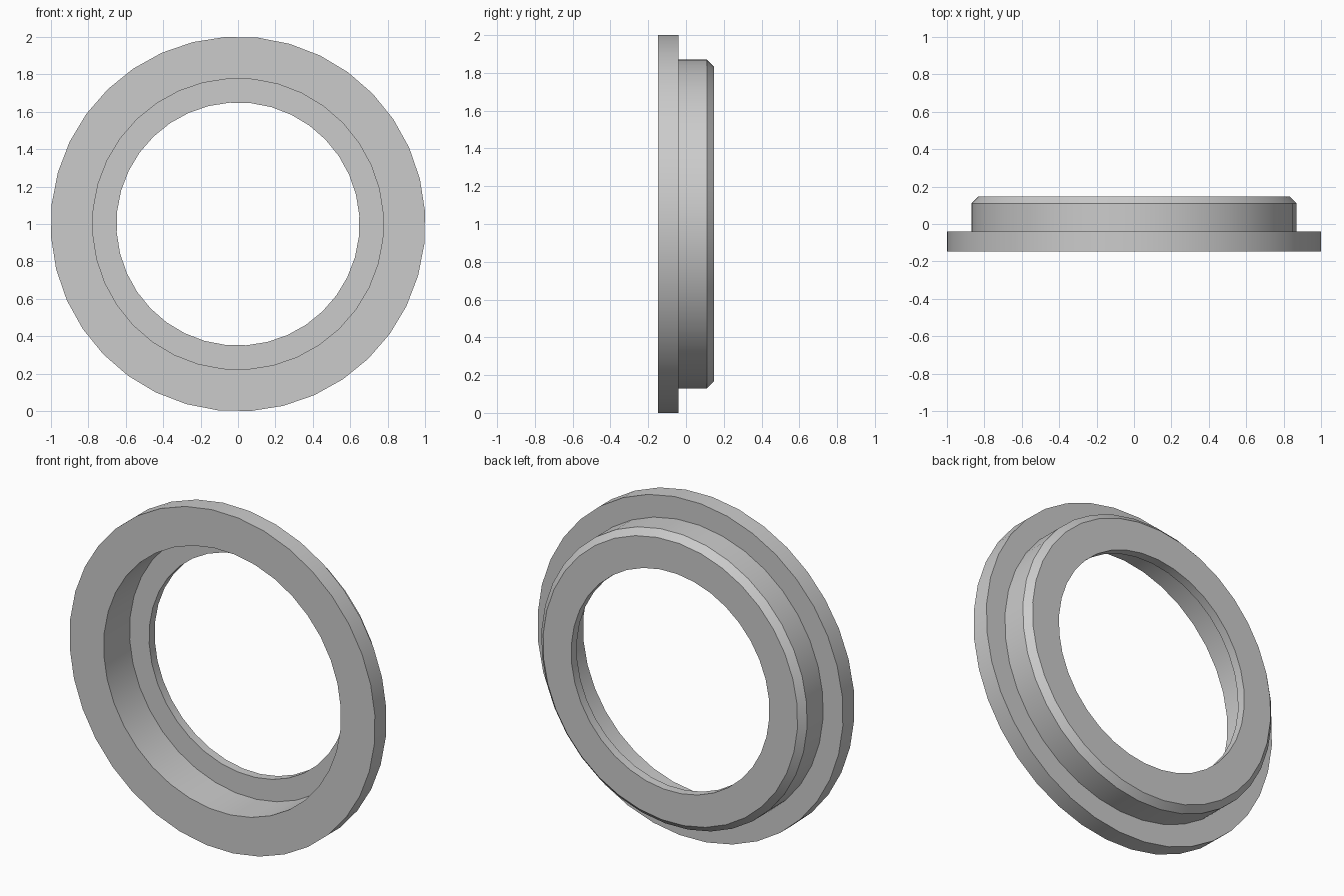
import bpy
import bmesh
import math
from mathutils import Matrix, Vector

cube = bpy.data.objects.get("Cube")
if cube:
    bpy.data.objects.remove(cube, do_unlink=True)

# One plain grey material
grey = bpy.data.materials.new("plain grey")
grey.use_nodes = True
colour = (0.6, 0.6, 0.6, 1.0)
grey.diffuse_color = colour
grey.node_tree.nodes["Principled BSDF"].inputs["Base Color"].default_value = colour

SEGMENTS = 36
START = math.radians(6)

# Closed cross-section as (radius, depth along y)
profile = [
    (1.002, -0.147),  # flange front rim
    (1.002, -0.04),   # flange back rim
    (0.872, -0.04),   # collar root
    (0.872, 0.11),    # chamfer start
    (0.835, 0.147),   # chamfer end
    (0.65, 0.147),    # hole, back edge
    (0.65, 0.095),    # hole, inner seat edge
    (0.778, 0.095),   # seat corner
    (0.778, -0.147),  # counterbore mouth
]


def revolve(name, section, material):
    """Revolve a closed section about the y axis."""
    bm = bmesh.new()
    rings = []
    for i in range(SEGMENTS):
        turn = Matrix.Rotation(START + math.tau * i / SEGMENTS, 3, "Y")
        rings.append([bm.verts.new(turn @ Vector((r, y, 0))) for r, y in section])
    for i, ring in enumerate(rings):
        following = rings[(i + 1) % SEGMENTS]
        for j in range(len(section)):
            k = (j + 1) % len(section)
            bm.faces.new((ring[j], ring[k], following[k], following[j]))
    bmesh.ops.recalc_face_normals(bm, faces=bm.faces)
    mesh = bpy.data.meshes.new(name)
    bm.to_mesh(mesh)
    bm.free()
    mesh.materials.append(material)
    obj = bpy.data.objects.new(name, mesh)
    bpy.context.collection.objects.link(obj)
    return obj


# Flanged ring standing upright on its rim
ring = revolve("flanged_ring", profile, grey)
ring.location.z = 1.0
bpy.ops.object.select_all(action="DESELECT")
ring.select_set(True)
bpy.context.view_layer.objects.active = ring
bpy.ops.object.shade_smooth_by_angle(angle=math.radians(30))
